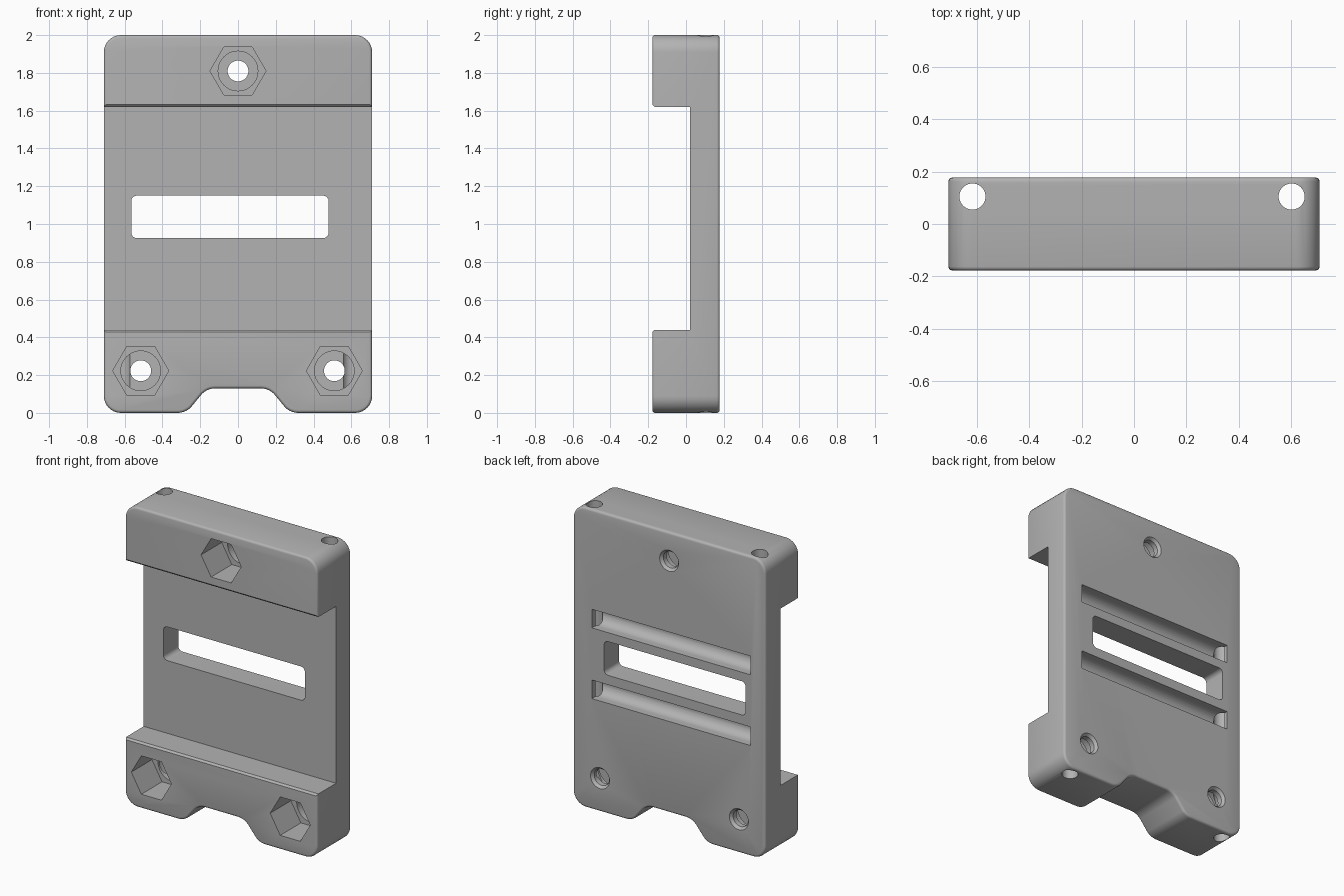
import bpy, bmesh
from math import pi, cos, sin, radians

cube = bpy.data.objects.get("Cube")
if cube:
    bpy.data.objects.remove(cube, do_unlink=True)

HALF_D = 0.178
HALF_W = 0.71

grey = bpy.data.materials.new("plain grey")
grey.use_nodes = True
colour = (0.45, 0.45, 0.45, 1)
grey.diffuse_color = colour
grey.node_tree.nodes["Principled BSDF"].inputs["Base Color"].default_value = colour

# Maps (u, v, depth) to space for an extrusion along each axis
PLACE = {"x": lambda u, v, d: (d, u, v),
         "y": lambda u, v, d: (u, d, v),
         "z": lambda u, v, d: (u, v, d)}


def loft(name, axis, sections):
    """Solid through (points, depth) sections with equal point counts."""
    bm = bmesh.new()
    rings = [[bm.verts.new(PLACE[axis](u, v, d)) for u, v in pts] for pts, d in sections]
    n = len(rings[0])
    for a, b in zip(rings, rings[1:]):
        for i in range(n):
            j = (i + 1) % n
            bm.faces.new((a[i], a[j], b[j], b[i]))
    bm.faces.new(rings[0])
    bm.faces.new(rings[-1])
    bmesh.ops.recalc_face_normals(bm, faces=bm.faces)
    mesh = bpy.data.meshes.new(name)
    bm.to_mesh(mesh)
    bm.free()
    mesh.materials.append(grey)
    obj = bpy.data.objects.new(name, mesh)
    bpy.context.collection.objects.link(obj)
    return obj


def prism(name, axis, pts, lo, hi):
    return loft(name, axis, [(pts, lo), (pts, hi)])


def ring(cu, cv, r, n=40):
    return [(cu + r * cos(2 * pi * i / n), cv + r * sin(2 * pi * i / n)) for i in range(n)]


def arc(cu, cv, r, start, end, n=8):
    angles = [radians(start + (end - start) * i / n) for i in range(n + 1)]
    return [(cu + r * cos(a), cv + r * sin(a)) for a in angles]


def rounded_box(u0, u1, v0, v1, r):
    return (arc(u1 - r, v1 - r, r, 0, 90) + arc(u0 + r, v1 - r, r, 90, 180)
            + arc(u0 + r, v0 + r, r, 180, 270) + arc(u1 - r, v0 + r, r, 270, 360))


def apply_modifier(obj, mod):
    bpy.context.view_layer.objects.active = obj
    bpy.ops.object.modifier_apply(modifier=mod.name)


def cut(obj, cutter):
    mod = obj.modifiers.new("cut", "BOOLEAN")
    mod.operation = "DIFFERENCE"
    mod.solver = "EXACT"
    mod.object = cutter
    apply_modifier(obj, mod)
    bpy.data.objects.remove(cutter, do_unlink=True)


# Plate outline with rounded corners and a bottom notch, right half mirrored
r = 0.09
half = (arc(0.12, 0.03, 0.1, 90, 45, 5) + arc(0.32, 0.1, 0.1, 225, 270, 5)
        + arc(HALF_W - r, r, r, 270, 360) + arc(HALF_W - r, 2 - r, r, 0, 90))
outline = half + [(-u, v) for u, v in reversed(half)]
body = prism("mounting_plate", "y", outline, -HALF_D, HALF_D)
soft = body.modifiers.new("soft_edges", "BEVEL")
soft.width = 0.015
soft.segments = 3
soft.limit_method = "ANGLE"
soft.angle_limit = radians(60)
apply_modifier(body, soft)

# Wide front recess with eased step edges
c = 0.012
recess = [(-0.3, 0.44 - c), (-HALF_D, 0.44 - c), (c - HALF_D, 0.44), (0.02, 0.44),
          (0.02, 1.62), (c - HALF_D, 1.62), (-HALF_D, 1.62 + c), (-0.3, 1.62 + c)]
cut(body, prism("recess_cutter", "x", recess, -1, 1))

# Central window
cut(body, prism("window_cutter", "y", rounded_box(-0.565, 0.48, 0.925, 1.15, 0.03), -0.3, 0.3))

# Nut pockets, counterbores and screw holes with eased back rims
for x, z in ((0, 1.81), (-0.515, 0.223), (0.51, 0.223)):
    cut(body, prism("nut_cutter", "y", ring(x, z, 0.148, 6), -0.3, 0.04))
    cut(body, prism("bore_cutter", "y", ring(x, z, 0.105), 0, 0.125))
    small, rim = ring(x, z, 0.055), ring(x, z, 0.07)
    cut(body, loft("screw_cutter", "y", [(small, 0), (small, 0.16), (rim, HALF_D), (rim, 0.25)]))

# Long back grooves with a rounded floor
for z in (0.8, 1.272):
    floor = arc(0.135, z, 0.062, 90, 270, 14)
    groove = [(0.25, z + 0.062)] + floor + [(0.25, z - 0.062)]
    cut(body, prism("groove_cutter", "x", groove, -0.6, 0.57))

# Vertical channels through the full height
for x in (-0.618, 0.603):
    cut(body, prism("channel_cutter", "z", ring(x, 0.105, 0.05), -0.2, 2.2))

# Smooth curved walls, keep hard edges
bpy.ops.object.select_all(action="DESELECT")
body.select_set(True)
bpy.context.view_layer.objects.active = body
bpy.ops.object.shade_smooth_by_angle(angle=radians(32))
